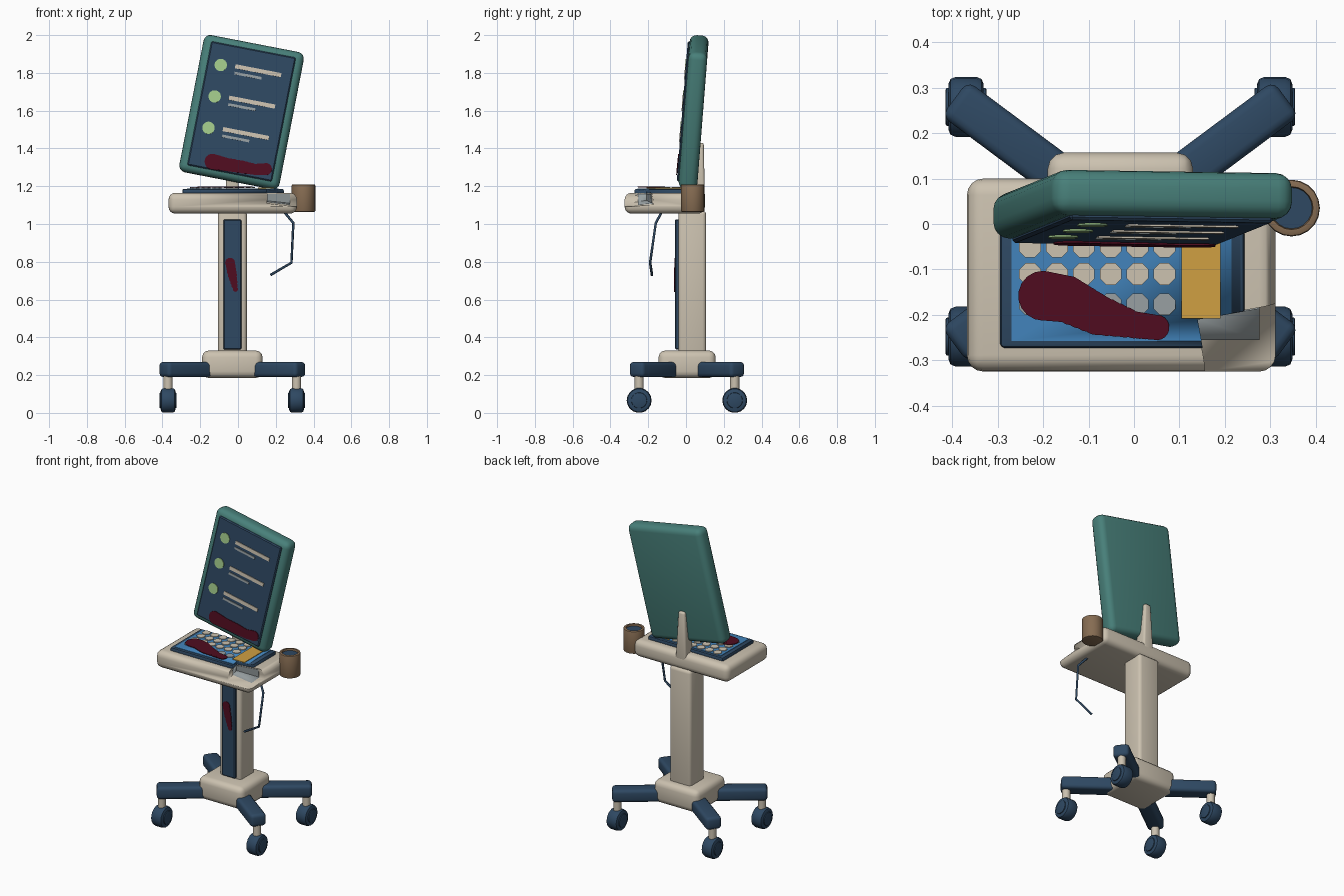
import bpy, bmesh, math
from mathutils import Matrix, Vector

if "Cube" in bpy.data.objects:
    bpy.data.objects.remove(bpy.data.objects["Cube"])

T = Matrix.Translation
def R(deg, axis):
    return Matrix.Rotation(math.radians(deg), 4, axis)
I = Matrix.Identity(4)

def material(name, *rgb):
    m = bpy.data.materials.new(name)
    lin = [(c / 255 / 12.92) if c < 11 else ((c / 255 + 0.055) / 1.055) ** 2.4 for c in rgb]
    m.diffuse_color = (*lin, 1)
    m.use_nodes = True
    m.node_tree.nodes["Principled BSDF"].inputs["Base Color"].default_value = m.diffuse_color
    return m

CREAM = material("cream plastic", 204, 194, 176)
NAVY = material("navy", 46, 72, 98)
TEAL = material("teal", 72, 128, 122)
BLUE = material("keypad blue", 66, 132, 188)
YELLOW = material("amber", 208, 160, 66)
GREEN = material("pale green", 164, 204, 140)
BROWN = material("brown", 134, 108, 82)
GREY = material("metal grey", 152, 160, 162)
RED = material("dark red", 80, 12, 32)

def finish(name, bm, mats, M=I, smooth=True):
    bm.transform(M)
    me = bpy.data.meshes.new(name)
    bm.to_mesh(me)
    bm.free()
    for m in mats:
        me.materials.append(m)
    ob = bpy.data.objects.new(name, me)
    bpy.context.collection.objects.link(ob)
    bpy.ops.object.select_all(action='DESELECT')
    ob.select_set(True)
    bpy.context.view_layer.objects.active = ob
    if smooth:
        bpy.ops.object.shade_smooth_by_angle(angle=math.radians(35))
    return ob

def box(name, lo, hi, mat, bevel=0, seg=3, M=I, top=(1, 1)):
    """Bevelled box between two corners; top scales the upper face."""
    bm = bmesh.new()
    lo, hi = Vector(lo), Vector(hi)
    bmesh.ops.create_cube(bm, size=1)
    for v in bm.verts:
        k = top if v.co.z > 0 else (1, 1)
        v.co.x *= k[0]
        v.co.y *= k[1]
        v.co = (lo + hi) / 2 + v.co * (hi - lo)
    if bevel:
        bmesh.ops.bevel(bm, geom=bm.edges[:], offset=bevel, segments=seg, profile=0.5, affect='EDGES')
    return finish(name, bm, [mat] if mat else [], M)

def cyl_bm(r, depth, sides, bevel=0):
    bm = bmesh.new()
    bmesh.ops.create_cone(bm, cap_ends=True, segments=sides, radius1=r, radius2=r, depth=depth)
    if bevel:
        rim = [e for e in bm.edges if e.calc_face_angle(0) > 1.2]
        bmesh.ops.bevel(bm, geom=rim, offset=bevel, segments=2, profile=0.5, affect='EDGES')
    return bm

def cyl(name, c, r, depth, mat, sides=20, bevel=0, M=I):
    return finish(name, cyl_bm(r, depth, sides, bevel), [mat], T(c) @ M)

def plates(name, shapes, mat, M, thick=0.004):
    """Thin plates on a plane: (u, v, half width, half height, sides)."""
    bm = bmesh.new()
    for i, (u, v, a, b, n) in enumerate(shapes):
        turn = R(180 / n, 'Z') if n in (4, 8) else I
        k = 1 / math.cos(math.pi / n) if n in (4, 8) else 1
        bmesh.ops.create_cone(bm, cap_ends=True, segments=n, radius1=k, radius2=k, depth=1,
            matrix=T((u, v, thick / 2 + i * 0.0001)) @ Matrix.Diagonal((a, b, thick, 1)) @ turn)
    return finish(name, bm, [mat], M, False)

def smear(name, pts, mat, M):
    """Row of overlapping discs along a tapered path of (u, v, r)."""
    discs = []
    for p, q in zip(pts, pts[1:]):
        for i in range(4):
            u, v, r = [a + (b - a) * i / 4 for a, b in zip(p, q)]
            discs.append((u, v, r, r, 18))
    u, v, r = pts[-1]
    discs.append((u, v, r, r, 18))
    return plates(name, discs, mat, M)

def cut(ob, cutter):
    bpy.context.view_layer.objects.active = ob
    m = ob.modifiers.new("cut", 'BOOLEAN')
    m.operation, m.object, m.solver = 'DIFFERENCE', cutter, 'EXACT'
    bpy.ops.object.modifier_apply(modifier=m.name)

# Base hub, legs and casters
cx, cy = -0.03, 0.005
box("base_hub", (-0.19, -0.145, 0.185), (0.13, 0.157, 0.33), CREAM, 0.035)
for sx, side in ((-1, "left"), (1, "right")):
    for sy, end in ((-1, "front"), (1, "back")):
        tag = f"{end}_{side}"
        wx, wy = cx + sx * 0.34, cy + sy * 0.253
        ang = math.degrees(math.atan2(sy * 0.253, sx * 0.34))
        box("leg_" + tag, (0.05, -0.048, 0.19), (0.455, 0.048, 0.27), NAVY, 0.02, 3,
            T((cx, cy, 0)) @ R(ang, 'Z'))
        cyl("caster_stem_" + tag, (wx, wy, 0.155), 0.024, 0.09, CREAM, 14)
        cyl("caster_wheel_" + tag, (wx, wy, 0.066), 0.066, 0.078, NAVY, 18, 0.016, R(90, 'Y'))
        cyl("caster_cap_" + tag, (wx, wy, 0.066), 0.042, 0.09, NAVY, 18, 0.004, R(90, 'Y'))

# Column with its front panel
box("column", (-0.106, -0.04, 0.28), (0.047, 0.107, 1.07), CREAM, 0.02)
box("column_panel", (-0.077, -0.058, 0.335), (0.018, -0.03, 1.025), NAVY, 0.006, 1)
smear("column_stain", [(-0.042, 0.795, 0.026), (-0.03, 0.73, 0.024), (-0.014, 0.655, 0.014)],
      RED, T((0, -0.058, 0)) @ R(90, 'X'))

# Desk, keyboard tray and keypad
desk = box("desk", (-0.368, -0.325, 1.055), (0.312, 0.1, 1.165), CREAM, 0.036, 4)
tray = box("keyboard_tray", (-0.295, -0.273, 1.15), (0.243, 0.045, 1.186), NAVY, 0.01, 2)
pad = box("keypad", (-0.27, -0.258, 1.18), (0.215, 0.03, 1.189), BLUE)
core = box("exposed_core", (0.09, -0.255, 1.08), (0.276, -0.1, 1.16), GREY)
deck = T((0, 0, 1.189))
cols = [-0.229 + 0.0592 * i for i in range(6)]
plates("keys", [(x, y, 0.024, 0.024, 8) for x in cols for y in (0.005, -0.05, -0.11)], CREAM, deck)
plates("lower_keys", [(x, -0.177, 0.024, 0.024, 8) for x in cols], GREY, deck)
amber = plates("amber_key", [(0.148, -0.091, 0.043, 0.117, 4)], YELLOW, deck)
smear("keypad_stain", [(-0.2, -0.158, 0.055), (-0.15, -0.165, 0.052), (-0.08, -0.2, 0.045),
                       (0.0, -0.222, 0.03), (0.05, -0.228, 0.028)], RED, T((0, 0, 1.193)))

# Broken front corner: a tilted block is cut away, showing the core
for lift, parts in ((0, (desk, tray, pad)), (0.003, (core,))):
    pose = T((0.132 + lift, -0.205 - lift, 1.122 + lift)) @ R(10, 'Z') @ R(6, 'X') @ R(6, 'Y')
    cutter = box("corner_cutter", (0, -0.4, 0), (0.4, 0, 0.3), None, M=pose)
    cutter.hide_render = True
    for part in parts:
        cut(part, cutter)
    bpy.data.objects.remove(cutter)

# Cup with a recessed drink
bm = cyl_bm(0.0625, 0.145, 20, 0.006)
lid = max(bm.faces, key=lambda f: f.calc_center_median().z)
bmesh.ops.inset_region(bm, faces=[lid], thickness=0.009)
bmesh.ops.inset_region(bm, faces=[lid], thickness=0.002, depth=-0.012)
lid.material_index = 1
finish("cup", bm, [BROWN, NAVY], T((0.347, 0.035, 1.137)))

# Loose cable hanging under the desk
cv = bpy.data.curves.new("cable", 'CURVE')
cv.dimensions, cv.bevel_depth, cv.bevel_resolution, cv.use_fill_caps = '3D', 0.007, 1, True
sp = cv.splines.new('POLY')
path = [(0.24, -0.125, 1.07), (0.293, -0.16, 1.005), (0.283, -0.19, 0.795), (0.172, -0.18, 0.73)]
sp.points.add(len(path) - 1)
for p, co in zip(sp.points, path):
    p.co = (*co, 1)
cable = bpy.data.objects.new("cable", cv)
cv.materials.append(NAVY)
bpy.context.collection.objects.link(cable)
bpy.ops.object.select_all(action='DESELECT')
cable.select_set(True)
bpy.context.view_layer.objects.active = cable
bpy.ops.object.convert(target='MESH')

# Screen arm
box("screen_arm", (-0.068, 0.02, 1.12), (0.008, 0.1, 1.43), CREAM, 0.012, 3, top=(0.6, 0.85))

# Tilted screen: housing, glass and list display
S = T((0.019, 0.04, 1.592)) @ R(-4.5, 'X') @ R(11, 'Y')
box("screen_housing", (-0.27, -0.05, -0.37), (0.27, 0.05, 0.37), TEAL, 0.036, 4, S)
box("screen_glass", (-0.228, -0.06, -0.335), (0.228, -0.03, 0.335), NAVY, 0.006, 1, S)
face = S @ T((0, -0.06, 0)) @ R(90, 'X')
rows = (0.22, 0.05, -0.12)
plates("list_dots", [(-0.155, v, 0.033, 0.033, 20) for v in rows], GREEN, face)
plates("list_titles", [(0.045, v + 0.008, 0.124, 0.011, 4) for v in rows], CREAM, face)
plates("list_notes", [(-0.003, v - 0.028, 0.073, 0.007, 4) for v in rows], GREY, face)
smear("screen_stain", [(-0.1, -0.292, 0.042), (-0.03, -0.293, 0.036), (0.06, -0.29, 0.034),
                       (0.13, -0.29, 0.03), (0.185, -0.277, 0.032)], RED, face)
